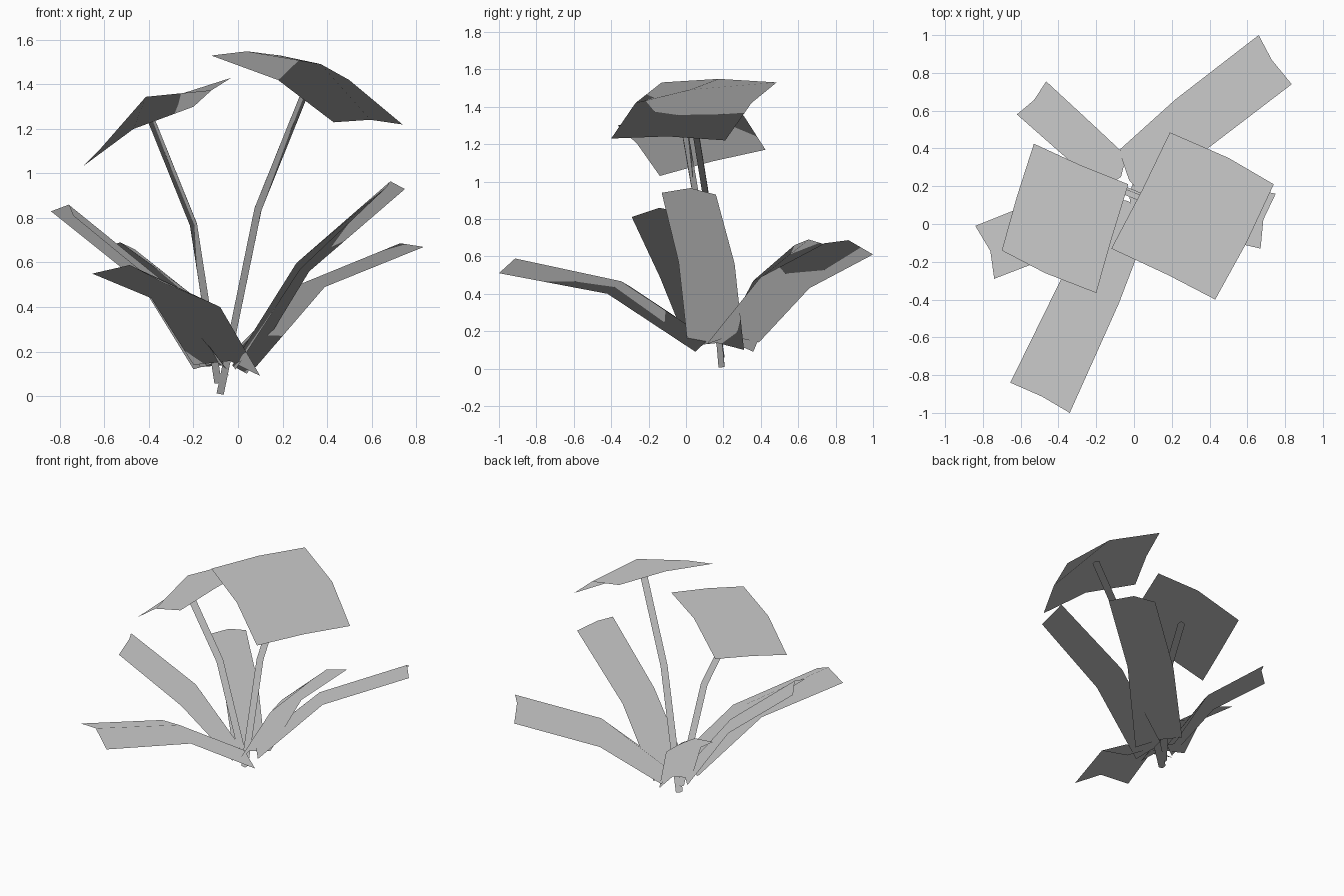
import bpy
import math
from mathutils import Vector

default = bpy.data.objects.get("Cube")
if default:
    bpy.data.objects.remove(default, do_unlink=True)

# One grey material for the whole plant
grey = bpy.data.materials.new("plain_grey")
grey.use_nodes = True
COLOUR = (0.6, 0.6, 0.6, 1.0)
grey.diffuse_color = COLOUR
grey.node_tree.nodes["Principled BSDF"].inputs["Base Color"].default_value = COLOUR


def add_mesh(name, verts, faces):
    """Mesh with vertical shading normals, so foliage shades evenly."""
    mesh = bpy.data.meshes.new(name)
    mesh.from_pydata(verts, [], faces)
    mesh.materials.append(grey)
    mesh.update()
    normals = []
    for face in mesh.polygons:
        face.use_smooth = True
        up = math.copysign(1, face.normal.z)
        normals += [(0, 0, up)] * face.loop_total
    mesh.normals_split_custom_set(normals)
    obj = bpy.data.objects.new(name, mesh)
    bpy.context.collection.objects.link(obj)
    return obj


def creased_sheet(name, left_edge, right_edge, lifts):
    """Bent sheet between two edges, its centre line raised along the normal."""
    left = [Vector(p) for p in left_edge]
    right = [Vector(p) for p in right_edge]
    centre = [(a + b) / 2 for a, b in zip(left, right)]
    last = len(centre) - 1
    verts, faces = [], []
    for i, lift in enumerate(lifts):
        along = centre[min(i + 1, last)] - centre[max(i - 1, 0)]
        normal = (right[i] - left[i]).cross(along).normalized()
        verts += [left[i], centre[i] + normal * lift, right[i]]
    for i in range(last):
        for j in range(2):
            k = 3 * i + j
            faces.append((k, k + 1, k + 4, k + 3))
    return add_mesh(name, verts, faces)


def stem(name, path, radius, sides=4):
    """Thin faceted rod following a bent path."""
    points = [Vector(p) for p in path]
    last = len(points) - 1
    verts, faces = [], []
    for i, p in enumerate(points):
        along = (points[min(i + 1, last)] - points[max(i - 1, 0)]).normalized()
        u = along.cross(Vector((0, 1, 0))).normalized()
        v = along.cross(u)
        for s in range(sides):
            a = math.tau * (s + 0.5) / sides
            verts.append(p + (u * math.cos(a) + v * math.sin(a)) * radius)
    for i in range(last):
        for s in range(sides):
            t = (s + 1) % sides
            a, b = i * sides, (i + 1) * sides
            faces.append((a + s, a + t, b + t, b + s))
    faces.append(tuple(reversed(range(sides))))
    faces.append(tuple(last * sides + s for s in range(sides)))
    return add_mesh(name, verts, faces)


# Leaves: two side edges from base to tip, and the height of the tip crease
leaves = {
    "front_leaf": (
        [(.1, .05, .09), (-.08, -.42, .4), (-.34, -1, .51)],
        [(-.2, .15, .14), (-.39, -.3, .44), (-.655, -.84, .55)], .06),
    "back_left_leaf": (
        [(-.08, .39, .14), (.22, .66, .43), (.66, 1, .61)],
        [(.08, .11, .13), (.39, .4, .49), (.835, .74, .67)], .05),
    "left_leaf": (
        [(.04, .31, .1), (.32, .26, .56), (.75, .16, .93)],
        [(-.01, .01, .12), (.28, -.04, .57), (.67, -.13, .94)], .04),
    "right_leaf": (
        [(-.05, .01, .12), (-.35, -.14, .49), (-.74, -.29, .81)],
        [(-.2, .27, .12), (-.44, .15, .51), (-.84, -.01, .83)], .05),
    "back_right_leaf": (
        [(-.17, .18, .13), (-.37, .36, .47), (-.62, .58, .66)],
        [(-.04, .36, .09), (-.2, .51, .45), (-.465, .755, .66)], .035),
}
for name, (left_edge, right_edge, tip_lift) in leaves.items():
    creased_sheet(name, left_edge, right_edge, (.05, .05, tip_lift))

# Flower caps: domed square sheets
creased_sheet("left_flower_cap",
              [(.19, .485, 1.53), (.5, .35, 1.42), (.74, .21, 1.22)],
              [(-.12, -.13, 1.53), (.18, -.27, 1.42), (.43, -.4, 1.23)],
              (.02, .08, .02))
creased_sheet("right_flower_cap",
              [(-.53, .425, 1.17), (-.28, .31, 1.35), (-.03, .21, 1.43)],
              [(-.7, -.14, 1.03), (-.47, -.26, 1.2), (-.2, -.365, 1.3)],
              (.01, .08, .01))

# Stems carrying the caps
stem("left_flower_stem", [(-.08, .19, .01), (.09, .12, .84), (.34, .02, 1.46)], .023)
stem("right_flower_stem", [(-.09, .19, .06), (-.2, .08, .77), (-.41, -.01, 1.29)], .023)
